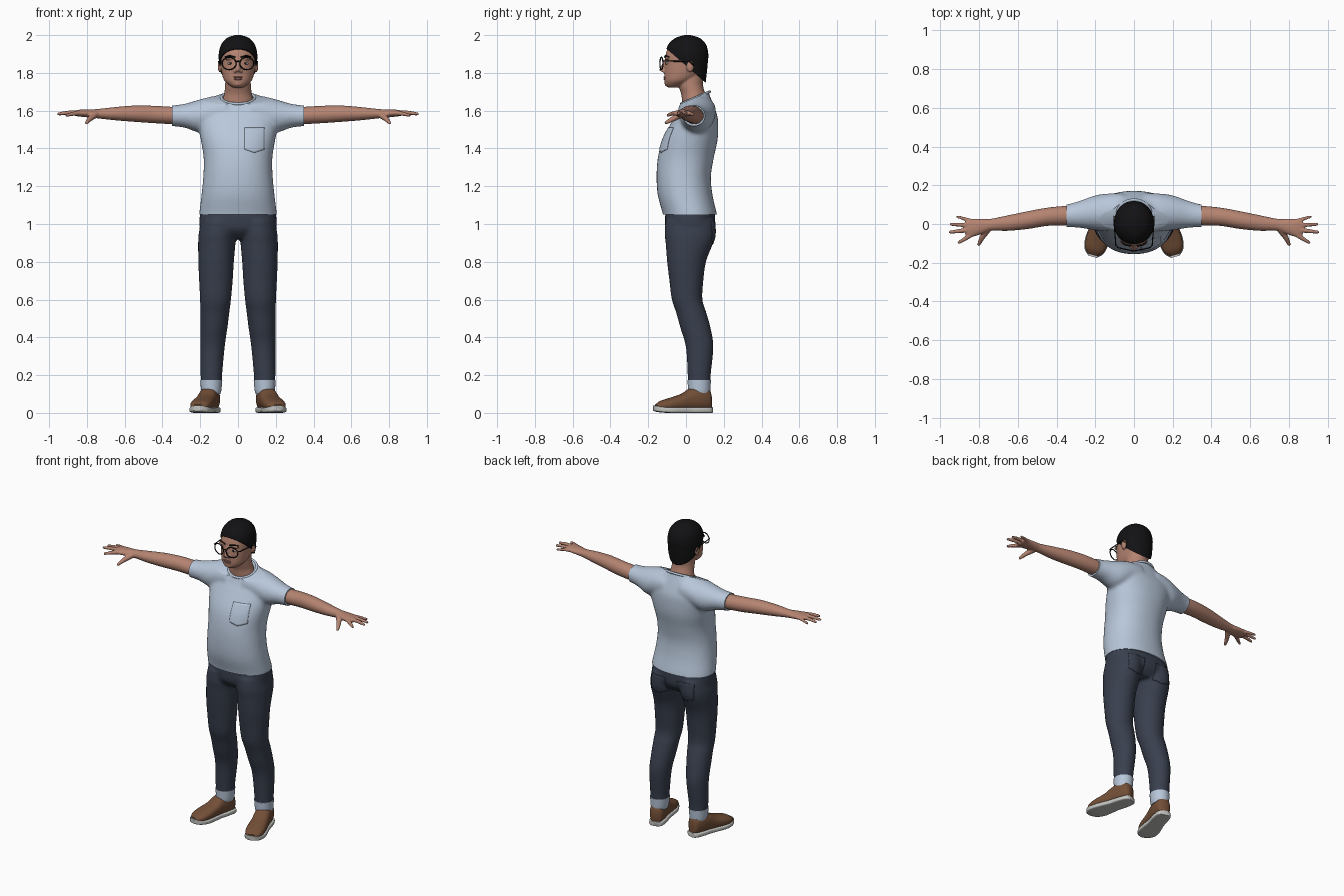
import bpy, bmesh, math
from mathutils import Vector, Matrix

if "Cube" in bpy.data.objects:
    bpy.data.objects.remove(bpy.data.objects["Cube"])


def material(name, rgb):
    m = bpy.data.materials.new(name)
    m.diffuse_color = (*rgb, 1)
    m.use_nodes = True
    m.node_tree.nodes["Principled BSDF"].inputs["Base Color"].default_value = m.diffuse_color
    return m


SKIN = material("skin", (0.46, 0.23, 0.165))
LIP = material("lips", (0.36, 0.15, 0.12))
HAIR = material("black hair", (0.006, 0.006, 0.007))
SHIRT = material("pale blue cotton", (0.48, 0.57, 0.70))
DENIM = material("dark denim", (0.040, 0.050, 0.075))
LEATHER = material("brown leather", (0.17, 0.078, 0.038))
SOLE = material("light rubber", (0.55, 0.55, 0.53))
EYE = material("eye white", (0.55, 0.50, 0.47))


def loft(bm, axis, rings, p=2.0, n=40, k=5):
    """Smooth tube along an axis; ring = (t, centre1, centre2, radius1, radius2)."""
    dense = []
    for i in range(len(rings) - 1):
        a, b, c, d = (rings[min(max(i + o, 0), len(rings) - 1)] for o in (-1, 0, 1, 2))
        for j in range(k):
            u = j / k
            dense.append([0.5 * (2 * B + (C - A) * u + (2 * A - 5 * B + 4 * C - D) * u * u
                                 + (3 * B - A - 3 * C + D) * u ** 3)
                          for A, B, C, D in zip(a, b, c, d)])
    dense.append(rings[-1])
    loops = []
    for t, c1, c2, r1, r2 in dense:
        loop = []
        for i in range(n):
            co, si = (f(2 * math.pi * i / n) for f in (math.cos, math.sin))
            u = c1 + r1 * math.copysign(abs(co) ** (2 / p), co)
            v = c2 + r2 * math.copysign(abs(si) ** (2 / p), si)
            loop.append(bm.verts.new({'x': (t, u, v), 'y': (u, t, v), 'z': (u, v, t)}[axis]))
        loops.append(loop)
    for a, b in zip(loops, loops[1:]):
        for i in range(n):
            bm.faces.new((a[i], a[(i + 1) % n], b[(i + 1) % n], b[i]))
    bm.faces.new(loops[0])
    bm.faces.new(loops[-1])


def ball(bm, centre, size):
    bmesh.ops.create_uvsphere(bm, u_segments=20, v_segments=12, radius=1,
                              matrix=Matrix.Translation(centre) @ Matrix.Diagonal((*size, 1)))


def limb(bm, *pts):
    """Rounded chain through (x, y, z, radius) points."""
    for *c, r in pts:
        ball(bm, c, (r, r, r))
    for a, b in zip(pts, pts[1:]):
        va, vb = Vector(a[:3]), Vector(b[:3])
        rot = (vb - va).to_track_quat('Z', 'Y').to_matrix().to_4x4()
        bmesh.ops.create_cone(bm, segments=16, cap_ends=True, radius1=a[3], radius2=b[3],
                              depth=(vb - va).length, matrix=Matrix.Translation((va + vb) / 2) @ rot)


def finish(name, bm, mat, mirror=False, voxel=0, smooth=4, cuts=()):
    """Make the object, fuse its pieces, trim it with planes (point, outward normal)."""
    bmesh.ops.recalc_face_normals(bm, faces=bm.faces)
    me = bpy.data.meshes.new(name)
    bm.to_mesh(me)
    bm.free()
    ob = bpy.data.objects.new(name, me)
    bpy.context.collection.objects.link(ob)
    if mirror:
        ob.modifiers.new("mirror", 'MIRROR').use_mirror_merge = False
    if voxel:
        rm = ob.modifiers.new("fuse", 'REMESH')
        rm.mode, rm.voxel_size = 'VOXEL', voxel
        sm = ob.modifiers.new("relax", 'SMOOTH')
        sm.factor, sm.iterations = 0.5, smooth
    dg = bpy.context.evaluated_depsgraph_get()
    dg.update()
    me = bpy.data.meshes.new_from_object(ob.evaluated_get(dg))
    ob.modifiers.clear()
    ob.data = me
    bm = bmesh.new()
    bm.from_mesh(me)
    for co, no in cuts:
        cut = bmesh.ops.bisect_plane(bm, geom=bm.verts[:] + bm.edges[:] + bm.faces[:],
                                     plane_co=co, plane_no=no, clear_outer=True)
        edges = [e for e in cut['geom_cut'] if isinstance(e, bmesh.types.BMEdge)]
        bmesh.ops.edgeloop_fill(bm, edges=edges)
    bmesh.ops.recalc_face_normals(bm, faces=bm.faces)
    bm.to_mesh(me)
    bm.free()
    me.materials.clear()
    me.materials.append(mat)
    me.shade_smooth()
    me.set_sharp_from_angle(angle=math.radians(45))
    return ob


# head, neck, arms and hands
bm = bmesh.new()
loft(bm, 'z', [(1.58, 0, .05, .085, .065), (1.65, 0, .047, .083, .068), (1.69, 0, .038, .073, .064),
               (1.74, 0, .024, .068, .066), (1.80, 0, .03, .066, .07)])
loft(bm, 'z', [(1.722, 0, -.068, .025, .025), (1.735, 0, -.058, .047, .05), (1.76, 0, -.037, .073, .077),
               (1.80, 0, -.012, .086, .103), (1.85, 0, 0, .092, .113), (1.90, 0, .002, .093, .109),
               (1.95, 0, .007, .08, .093), (1.98, 0, .008, .05, .06)], p=2.15)
limb(bm, (0, -.11, 1.86, .009), (0, -.129, 1.818, .012))
ball(bm, (.014, -.117, 1.81), (.011, .011, .009))
ball(bm, (.04, -.098, 1.876), (.032, .014, .008))
ball(bm, (0, -.098, 1.742), (.024, .016, .014))
ball(bm, (.097, .022, 1.835), (.010, .02, .032))
loft(bm, 'x', [(.28, .045, 1.572, .05, .047), (.36, .043, 1.575, .05, .046), (.45, .037, 1.58, .047, .046),
               (.55, .02, 1.584, .046, .043), (.65, .005, 1.584, .040, .035), (.74, -.004, 1.584, .031, .025),
               (.78, -.011, 1.585, .038, .022), (.84, -.02, 1.587, .048, .018), (.87, -.02, 1.586, .046, .012)])
limb(bm, (.84, -.054, 1.587, .013), (.875, -.078, 1.583, .011), (.905, -.096, 1.576, .008))
limb(bm, (.85, -.03, 1.589, .013), (.905, -.037, 1.589, .011), (.951, -.042, 1.583, .008))
limb(bm, (.85, -.006, 1.588, .013), (.905, -.004, 1.588, .010), (.945, -.002, 1.582, .008))
limb(bm, (.84, .014, 1.586, .012), (.88, .028, 1.584, .009), (.913, .038, 1.579, .007))
limb(bm, (.755, -.025, 1.58, .019), (.785, -.07, 1.556, .014), (.802, -.106, 1.536, .009))
finish("skin_body", bm, SKIN, mirror=True, voxel=.005, smooth=3)

# hair, trimmed along a slanted hairline
bm = bmesh.new()
loft(bm, 'z', [(1.73, 0, .03, .07, .072), (1.80, 0, .02, .093, .09), (1.85, 0, .01, .1, .105),
               (1.90, 0, .005, .102, .113), (1.95, 0, .006, .089, .1), (1.985, 0, .008, .058, .064),
               (2.0, 0, .008, .015, .015)], p=2.1)
finish("hair", bm, HAIR, cuts=[((0, -.1, 1.925), (0, -.165, -.19))])

# face details
bm = bmesh.new()
ball(bm, (.04, -.099, 1.85), (.015, .008, .007))
finish("eyes", bm, EYE, mirror=True)
bm = bmesh.new()
ball(bm, (.04, -.1055, 1.85), (.006, .004, .006))
limb(bm, (.018, -.113, 1.884, .004), (.045, -.108, 1.891, .004), (.068, -.09, 1.884, .003))
finish("pupils_and_brows", bm, HAIR, mirror=True)
bm = bmesh.new()
ball(bm, (0, -.111, 1.777), (.027, .008, .005))
ball(bm, (0, -.111, 1.768), (.023, .008, .006))
finish("lips", bm, LIP)

# glasses: round rims, bridge and temples
bm = bmesh.new()
rim = [(.047 + .037 * math.cos(a), -.13 + .008 * math.cos(a), 1.85 + .033 * math.sin(a), .0032)
       for a in (2 * math.pi * i / 24 for i in range(25))]
limb(bm, *rim)
limb(bm, (0, -.139, 1.862, .003), (.012, -.137, 1.86, .003))
limb(bm, (.083, -.122, 1.862, .003), (.094, -.11, 1.863, .003), (.104, .02, 1.86, .003), (.104, .04, 1.84, .003))
finish("glasses", bm, HAIR, mirror=True)

# t-shirt with sleeves, hem and tilted neckline
bm = bmesh.new()
loft(bm, 'z', [(1.0, 0, .024, .208, .142), (1.05, 0, .021, .206, .143), (1.15, 0, -.004, .194, .145),
               (1.25, 0, -.012, .184, .144), (1.35, 0, -.001, .182, .148), (1.45, 0, .022, .198, .146),
               (1.55, 0, .050, .215, .12), (1.60, 0, .058, .215, .099), (1.65, 0, .058, .165, .08),
               (1.69, 0, .052, .1, .07), (1.72, 0, .052, .09, .065)], p=2.2)
loft(bm, 'x', [(.06, .058, 1.605, .1, .078), (.13, .06, 1.592, .098, .085), (.2, .058, 1.572, .09, .088),
               (.28, .05, 1.573, .07, .064), (.34, .043, 1.573, .06, .056), (.39, .04, 1.573, .058, .054)])
shirt = finish("t_shirt", bm, SHIRT, mirror=True, voxel=.01, smooth=8,
               cuts=[((0, 0, 1.05), (0, 0, -1)), ((.35, 0, 0), (1, 0, 0)), ((-.35, 0, 0), (-1, 0, 0)),
                     ((0, -.02, 1.64), (0, -.06, .14))])

# neck band
bm = bmesh.new()
ring = [(.088 * math.cos(a), .05 + .075 * math.sin(a), 1.668 + .032 * math.sin(a), .008)
        for a in (2 * math.pi * i / 32 for i in range(33))]
limb(bm, *ring)
finish("collar", bm, SHIRT, voxel=.004, smooth=3)

# jeans
bm = bmesh.new()
loft(bm, 'z', [(.92, 0, .03, .13, .085), (.96, 0, .024, .19, .122), (1.0, 0, .022, .204, .133),
               (1.08, 0, .022, .2, .13)], p=2.3)
loft(bm, 'z', [(1.02, .1, .022, .095, .13), (.95, .108, .021, .1, .134), (.9, .112, .018, .099, .126),
               (.8, .116, .003, .094, .103), (.7, .117, .002, .089, .09), (.6, .119, .006, .082, .081),
               (.53, .123, .028, .077, .08), (.45, .128, .05, .072, .08), (.35, .135, .072, .065, .073),
               (.2, .141, .07, .057, .061), (.13, .141, .07, .056, .06)])
jeans = finish("jeans", bm, DENIM, mirror=True, voxel=.009, smooth=5,
               cuts=[((0, 0, 1.06), (0, 0, 1)), ((0, 0, .17), (0, 0, -1))])

# rolled cuffs
bm = bmesh.new()
loft(bm, 'z', [(.10, .143, .07, .049, .056), (.12, .142, .07, .054, .059), (.175, .141, .07, .058, .062)])
finish("cuffs", bm, SHIRT, mirror=True)

# shoes, toes turned outwards
turn = Matrix.Translation((.148, .07, 0)) @ Matrix.Rotation(.27, 4, 'Z')
bm = bmesh.new()
loft(bm, 'y', [(y, 0, top / 2 + .006, rx, top / 2 - .006) for y, rx, top in
               ((.064, .022, .10), (.048, .041, .13), (0, .05, .142), (-.05, .051, .13), (-.10, .054, .10),
                (-.16, .058, .08), (-.21, .05, .064), (-.238, .028, .045))], p=2.4)
bm.transform(turn)
finish("shoe_uppers", bm, LEATHER, mirror=True)
bm = bmesh.new()
loft(bm, 'y', [(y, 0, .015 + lift, rx, .015) for y, rx, lift in
               ((.069, .022, 0), (.054, .043, 0), (0, .051, 0), (-.06, .051, 0), (-.12, .059, 0),
                (-.17, .062, 0), (-.22, .05, .004), (-.248, .022, .01))], p=5)
bm.transform(turn)
finish("shoe_soles", bm, SOLE, mirror=True)


def pocket(name, target, mat, x0, x1, z0, z1, front):
    """Thin pointed patch projected on to a garment."""
    bm = bmesh.new()
    bmesh.ops.create_grid(bm, x_segments=12, y_segments=12, size=1)
    for v in bm.verts:
        u, w = v.co.x, v.co.y
        drop = .018 * (1 - abs(u)) * (1 - w) / 2
        v.co = ((x0 + x1) / 2 + u * (x1 - x0) / 2, -.4 * front, z0 + (z1 - z0) * (w + 1) / 2 - drop)
    ob = finish(name, bm, mat)
    wrap = ob.modifiers.new("wrap", 'SHRINKWRAP')
    wrap.target, wrap.wrap_method, wrap.offset = target, 'PROJECT', .002
    wrap.use_project_y = wrap.use_positive_direction = wrap.use_negative_direction = True
    thick = ob.modifiers.new("thickness", 'SOLIDIFY')
    thick.thickness, thick.offset = .003, 0


pocket("chest_pocket", shirt, SHIRT, .035, .14, 1.395, 1.51, 1)
pocket("back_pocket_left", jeans, DENIM, .045, .155, .91, 1.01, -1)
pocket("back_pocket_right", jeans, DENIM, -.155, -.045, .91, 1.01, -1)
